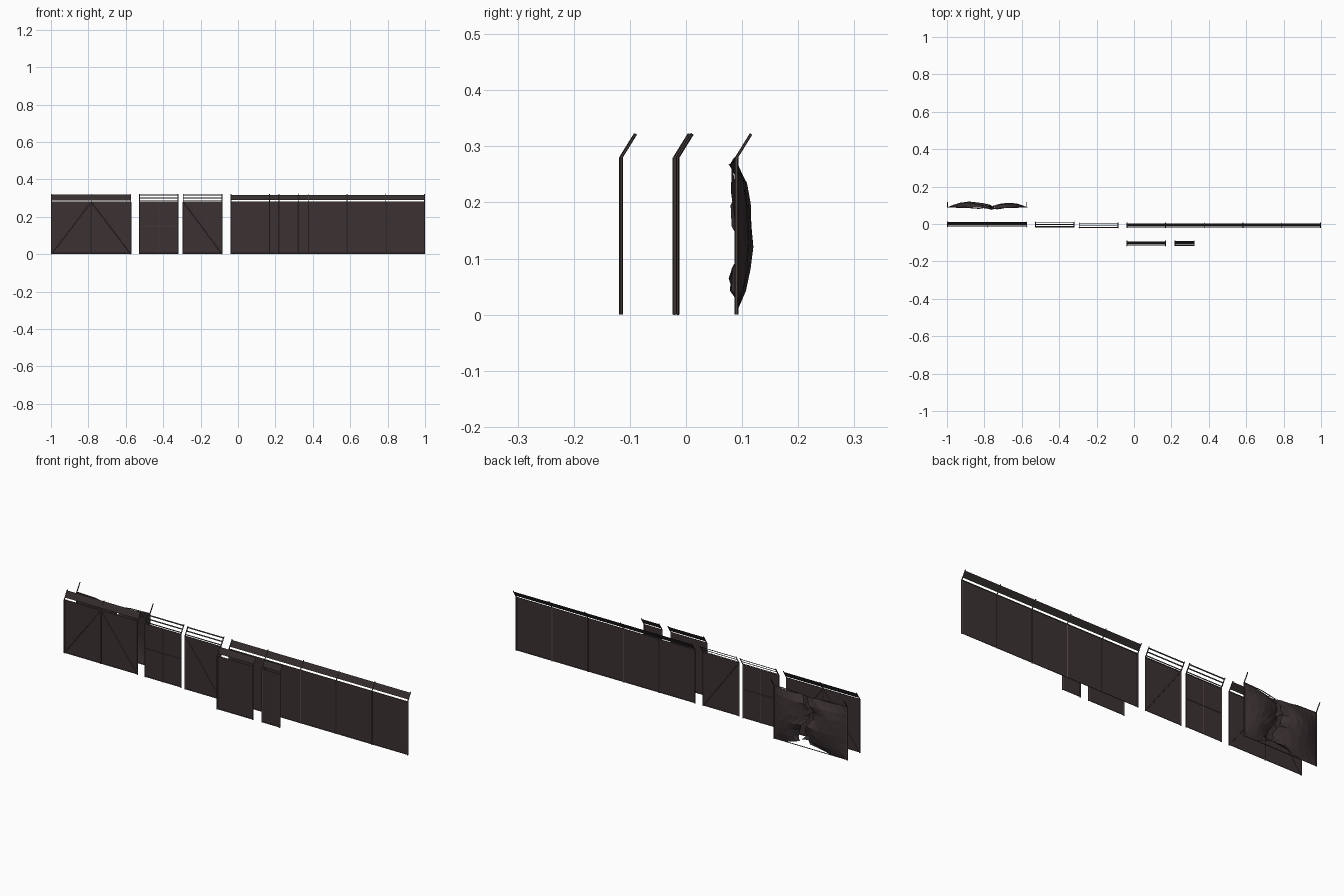
import bpy, bmesh, math, random
from mathutils import Vector

if "Cube" in bpy.data.objects:
    bpy.data.objects.remove(bpy.data.objects["Cube"])

random.seed(4)

def material(name, col):
    m = bpy.data.materials.new(name)
    m.diffuse_color = (*col, 1)
    m.use_nodes = True
    m.node_tree.nodes["Principled BSDF"].inputs["Base Color"].default_value = m.diffuse_color
    return m

MESH = material("dark mesh", (0.043, 0.031, 0.032))
METAL = material("brown metal", (0.075, 0.056, 0.052))
WIRE = material("dark wire", (0.034, 0.026, 0.026))

H = 0.28                       # height of the mesh panels
LEAN = Vector((0, 0.026, 0.042))  # direction of the angled arm


def finish(bm, name, mat):
    me = bpy.data.meshes.new(name)
    bm.to_mesh(me)
    bm.free()
    me.materials.append(mat)
    ob = bpy.data.objects.new(name, me)
    bpy.context.collection.objects.link(ob)
    return ob


def tube(bm, a, b, r=0.0022, sides=6):
    a, b = Vector(a), Vector(b)
    d = b - a
    res = bmesh.ops.create_cone(bm, cap_ends=True, segments=sides,
                                radius1=r, radius2=r, depth=d.length)
    rot = d.to_track_quat('Z', 'Y')
    for v in res['verts']:
        v.co = rot @ v.co + (a + b) / 2


def quad(bm, *pts):
    bm.faces.new([bm.verts.new(p) for p in pts])


def posts(name, xs, y):
    """Round posts with an angled arm on top."""
    bm = bmesh.new()
    for x in xs:
        top = Vector((x, y, H))
        tube(bm, (x, y, 0), top, 0.0032)
        tube(bm, top, top + LEAN, 0.0025)
    return finish(bm, name, METAL)


def fence(name, xs, y, braces=(), strips=((0.22, 0.9),)):
    """Posts, one mesh sheet, top and bottom rails, braces and wire strips."""
    x0, x1 = xs[0], xs[-1]
    posts(name + "_posts", xs, y)
    bm = bmesh.new()
    quad(bm, (x0, y, 0.002), (x1, y, 0.002), (x1, y, H), (x0, y, H))
    finish(bm, name + "_mesh", MESH)
    bm = bmesh.new()
    for z in (0.003, H):
        tube(bm, (x0, y, z), (x1, y, z))
    for (xa, za), (xb, zb) in braces:
        tube(bm, (xa, y, za), (xb, y, zb), 0.002)
    finish(bm, name + "_frame", METAL)
    bm = bmesh.new()
    for t0, t1 in strips:
        lo = Vector((0, y, H)) + LEAN * t0
        hi = Vector((0, y, H)) + LEAN * t1
        quad(bm, (x0, lo.y, lo.z), (x1, lo.y, lo.z),
             (x1, hi.y, hi.z), (x0, hi.y, hi.z))
    finish(bm, name + "_barbed_wire", WIRE)


def span(a, b, n):
    return [a + (b - a) * i / n for i in range(n + 1)]


thin = ((0.1, 0.2), (0.44, 0.56), (0.8, 0.93))

# long fence run and the two shorter panels in front of it
fence("long_fence", span(-0.038, 0.997, 5), -0.0195)
fence("single_panel", (-0.038, 0.168), -0.1165)
fence("half_panel", (0.22, 0.322), -0.1155)

# double gate, cross-framed gate and diagonal-braced gate
fence("double_gate", (-0.997, -0.785, -0.573), -0.0145,
      [((-0.785, H), (-0.997, 0)), ((-0.785, H), (-0.573, 0))],
      ((0.2, 0.92),))
fence("cross_gate", (-0.527, -0.32), -0.0155,
      [((-0.4235, 0), (-0.4235, H)), ((-0.527, 0.15), (-0.32, 0.15))], thin)
fence("brace_gate", (-0.293, -0.085), -0.0205,
      [((-0.293, H), (-0.085, 0))], thin)

# torn fence: end posts, crumpled mesh with a ragged slanted tear
X0, X1, Y = -0.997, -0.573, 0.09
posts("torn_fence_posts", (X0, X1), Y)


def tear(v):
    """Centre of the tear across the width at height v (0 to 1)."""
    return 0.56 + 0.07 * math.sin(v * 7)


def torn_sheet(name, side):
    bm = bmesh.new()
    nu, nv = 6, 7
    grid = []
    for j in range(nv + 1):
        v = j / nv
        gap = 0.015 + 0.05 * max(0, 0.35 - v) / 0.35 + random.uniform(0, 0.025)
        edge = tear(v) + side * gap
        row = []
        for i in range(nu + 1):
            s = i / nu            # 0 at the post, 1 at the tear
            u = s * edge if side < 0 else 1 - s * (1 - edge)
            z = 0.003 + v * (H - 0.003)
            bulge = 0.029 * math.sin(math.pi * min(1, s * 0.95)) * math.sin(math.pi * v) ** 0.6
            curl = -0.012 * s ** 4 * (1 if j % 3 else -0.6)
            if 0 < s:
                bulge += random.uniform(-0.003, 0.003) * s
                z -= 0.012 * s * v * v
            if j == 0:            # lifted lower edge near the tear
                z += 0.05 * max(0, s - 0.45)
            row.append(bm.verts.new((X0 + u * (X1 - X0), Y + bulge * (1 if side < 0 else 0.8) + curl, z)))
        grid.append(row)
    for j in range(nv):
        for i in range(nu):
            a, b, c, d = grid[j][i], grid[j][i + 1], grid[j + 1][i + 1], grid[j + 1][i]
            bm.faces.new((a, b, c))
            bm.faces.new((a, c, d))
    finish(bm, name, MESH)


torn_sheet("torn_mesh_left", -1)
torn_sheet("torn_mesh_right", 1)

# folded flaps hanging off the tear
bm = bmesh.new()
quad(bm, (-0.80, 0.085, 0.09), (-0.76, 0.076, 0.065), (-0.73, 0.085, 0.035), (-0.785, 0.09, 0.05))
quad(bm, (-0.79, 0.082, 0.27), (-0.745, 0.080, 0.22), (-0.75, 0.088, 0.16), (-0.80, 0.092, 0.20))
finish(bm, "torn_flaps", MESH)

# bent remains of the rails
bm = bmesh.new()
for side, x in ((1, X0), (-1, X1)):
    tube(bm, (x, Y, H), (x + side * 0.11, Y - 0.003, H - 0.002))
    tube(bm, (x + side * 0.11, Y - 0.003, H - 0.002), (x + side * 0.19, Y - 0.009, H - 0.012))
    tube(bm, (x, Y, 0.003), (x + side * 0.212, Y, 0.003))
finish(bm, "torn_fence_rails", METAL)
